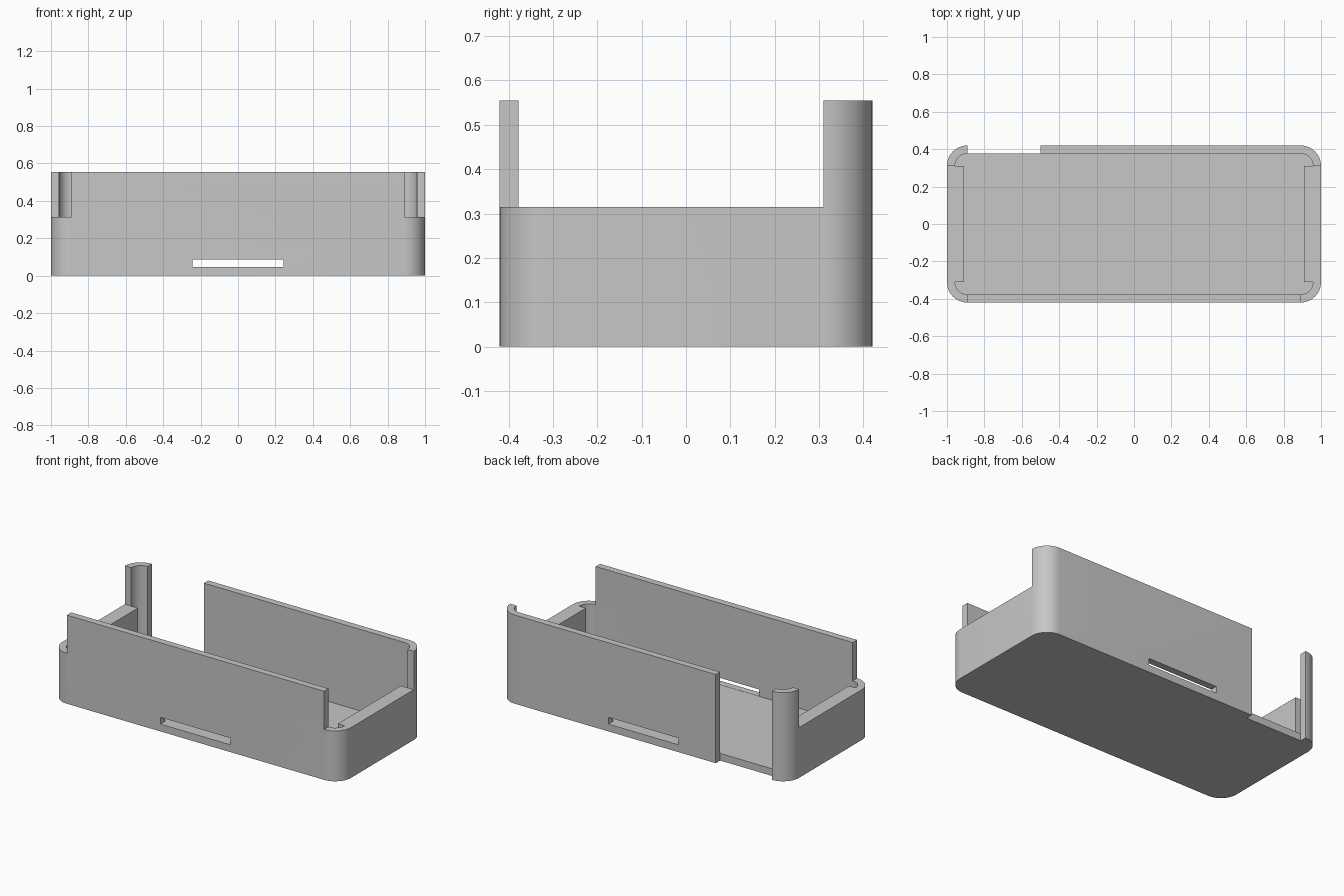
import bpy
import bmesh
from math import cos, sin, pi, radians

if "Cube" in bpy.data.objects:
    bpy.data.objects.remove(bpy.data.objects["Cube"], do_unlink=True)

HX, HY = 1.0, 0.42          # outer half sizes
WALL, SIDE = 0.043, 0.09    # thin wall, thick side wall
R = 0.11                    # outer corner radius
FLOOR, LOW, HIGH = 0.045, 0.315, 0.555
CX, CY = HX - R, HY - R     # corner arc centres
SEG = 14

grey = bpy.data.materials.new("light grey plastic")
grey.use_nodes = True
colour = (0.57, 0.57, 0.57, 1)
grey.diffuse_color = colour
grey.node_tree.nodes["Principled BSDF"].inputs["Base Color"].default_value = colour


def prism(name, outline, z0, z1):
    """Extrude a flat outline from z0 up to z1."""
    bm = bmesh.new()
    face = bm.faces.new([bm.verts.new((x, y, z0)) for x, y in outline])
    top = bmesh.ops.extrude_face_region(bm, geom=[face])["geom"]
    bmesh.ops.translate(bm, vec=(0, 0, z1 - z0),
                        verts=[v for v in top if isinstance(v, bmesh.types.BMVert)])
    bmesh.ops.recalc_face_normals(bm, faces=bm.faces)
    mesh = bpy.data.meshes.new(name)
    bm.to_mesh(mesh)
    bm.free()
    mesh.materials.append(grey)
    obj = bpy.data.objects.new(name, mesh)
    bpy.context.collection.objects.link(obj)
    return obj


def box(name, x0, x1, y0, y1, z0, z1):
    return prism(name, [(x0, y0), (x1, y0), (x1, y1), (x0, y1)], z0, z1)


def rounded_outline(radius, notch_x=None):
    """Rounded rectangle; notch_x steps the two short sides inward."""
    points = []
    for quarter, (sx, sy) in enumerate([(1, 1), (-1, 1), (-1, -1), (1, -1)]):
        arc = []
        for i in range(SEG + 1):
            a = (quarter + i / SEG) * pi / 2
            arc.append((sx * CX + radius * cos(a), sy * CY + radius * sin(a)))
        if notch_x:
            step = (sx * notch_x, sy * CY)
            arc = [step] + arc if quarter % 2 == 0 else arc + [step]
        points += arc
    return points


def cut(target, cutter):
    cutter.hide_render = True
    mod = target.modifiers.new("cut", "BOOLEAN")
    mod.operation = "DIFFERENCE"
    mod.solver = "EXACT"
    mod.object = cutter
    bpy.context.view_layer.objects.active = target
    bpy.ops.object.modifier_apply(modifier=mod.name)
    bpy.data.objects.remove(cutter, do_unlink=True)


# Solid body with rounded corners
tray = prism("enclosure_tray", rounded_outline(R), 0, HIGH)

# Hollow interior, leaving thick side walls between the corners
cut(tray, prism("interior_cutter", rounded_outline(R - WALL, HX - SIDE), FLOOR, 1))

# Lowered side walls and front corners
for s in (-1, 1):
    x0, x1 = sorted((s * CX, s * 1.2))
    cut(tray, box("side_cutter", x0, x1, -1, CY, LOW, 1))

# Opening in the back wall, through the floor edge
cut(tray, box("back_opening_cutter", -CX, -0.5, HY - WALL, 1, -0.1, 1))

# Thin slots in the front and back walls
for s in (-1, 1):
    y0, y1 = sorted((s * (HY - WALL - 0.02), s * 0.6))
    cut(tray, box("slot_cutter", -0.243, 0.243, y0, y1, FLOOR + 0.001, 0.088))

# Smooth corners, crisp edges
bpy.ops.object.select_all(action="DESELECT")
tray.select_set(True)
bpy.context.view_layer.objects.active = tray
bpy.ops.object.shade_smooth_by_angle(angle=radians(30))
